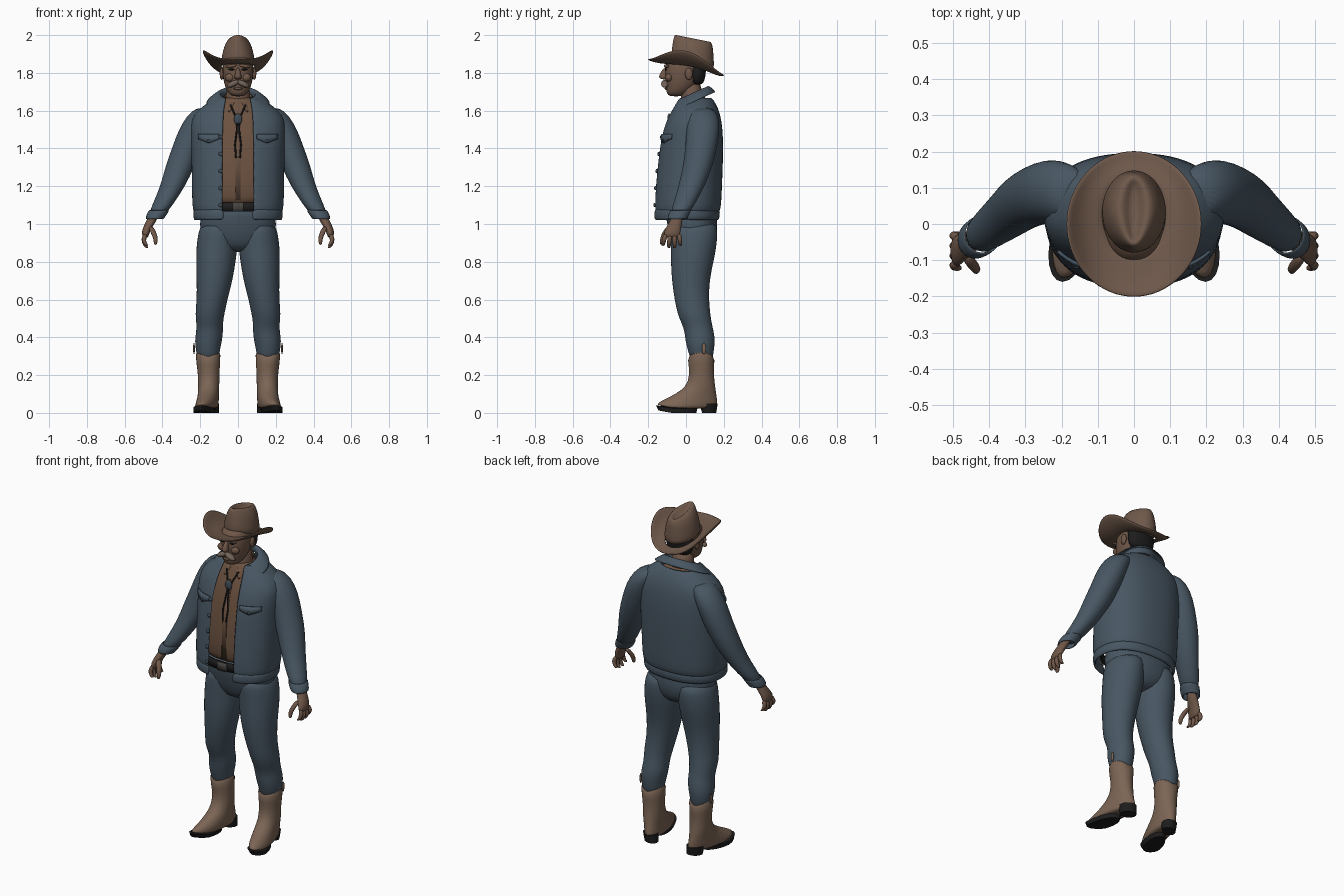
import bpy, bmesh, math
from mathutils import Matrix, Vector
from mathutils.bvhtree import BVHTree

cube = bpy.data.objects.get("Cube")
if cube:
    bpy.data.objects.remove(cube, do_unlink=True)


def material(name, red, green, blue):
    mat = bpy.data.materials.new(name)
    mat.use_nodes = True
    colour = (red, green, blue, 1)
    mat.diffuse_color = colour
    shader = next(n for n in mat.node_tree.nodes if n.type == 'BSDF_PRINCIPLED')
    shader.inputs["Base Color"].default_value = colour
    shader.inputs["Roughness"].default_value = .8
    return mat


denim = material("denim blue", .065, .095, .125)
felt = material("hat brown", .16, .1, .07)
leather = material("boot tan", .2, .13, .09)
cloth = material("shirt brown", .15, .085, .052)
skin = material("skin", .16, .095, .065)
whisker = material("grey brown whiskers", .17, .125, .1)
black = material("black", .013, .012, .012)
stone = material("blue grey stone", .05, .07, .09)
metal = material("dull metal", .06, .055, .05)


def finish(name, bm, mat, levels=0, thick=0):
    """Turn a bmesh into a named, smooth-shaded object."""
    bmesh.ops.recalc_face_normals(bm, faces=bm.faces[:])
    mesh = bpy.data.meshes.new(name)
    bm.to_mesh(mesh)
    bm.free()
    mesh.materials.append(mat)
    for poly in mesh.polygons:
        poly.use_smooth = True
    if not levels:
        mesh.set_sharp_from_angle(angle=.7)
    obj = bpy.data.objects.new(name, mesh)
    bpy.context.scene.collection.objects.link(obj)
    if thick:
        solid = obj.modifiers.new("thickness", 'SOLIDIFY')
        solid.thickness, solid.offset = thick, 0
    if levels:
        obj.modifiers.new("smooth", 'SUBSURF').levels = levels
        obj.modifiers["smooth"].render_levels = levels
    return obj


def loft(name, rings, mat, sides=20, power=1, warp=None, thick=0, levels=1, flip=1):
    """Skin rings of (z, centre x, half width, front y, back y[, front gap])."""
    bm = bmesh.new()
    rows = []
    is_open = len(rings[0]) > 5
    for z, cx, rx, front, back, *gap in rings:
        cut = math.asin((gap[0] / rx) ** (1 / power)) if is_open else 0
        row = []
        for i in range(sides + is_open):
            t = cut + (math.tau - 2 * cut) * i / sides
            s, c = math.sin(t), math.cos(t)
            x = cx + rx * math.copysign(abs(s) ** power, s)
            y = (front + back) / 2 - (back - front) / 2 * math.copysign(abs(c) ** power, c)
            p = warp(x, y, z) if warp else (x, y, z)
            row.append(bm.verts.new((p[0] * flip, p[1], p[2])))
        rows.append(row)
    for low, high in zip(rows, rows[1:]):
        for i in range(sides):
            j = (i + 1) % len(low)
            bm.faces.new((low[i], low[j], high[j], high[i]))
    if not thick:
        bm.faces.new(rows[0])
        bm.faces.new(rows[-1])
    return finish(name, bm, mat, levels, thick)


def pair(name, rings, mat, **options):
    for side, flip in (("left", 1), ("right", -1)):
        loft(f"{side}_{name}", rings, mat, flip=flip, **options)


def blob(name, place, size, mat, turn=0):
    bm = bmesh.new()
    matrix = (Matrix.Translation(place) @ Matrix.Rotation(turn, 4, 'Y')
              @ Matrix.Diagonal((*size, 1)))
    bmesh.ops.create_uvsphere(bm, u_segments=16, v_segments=10, radius=1, matrix=matrix)
    return finish(name, bm, mat, 0)


def blob_pair(name, place, size, mat, turn=0):
    for side, flip in (("left", 1), ("right", -1)):
        blob(f"{side}_{name}", (place[0] * flip, *place[1:]), size, mat, turn * flip)


def surface(obj):
    """Return a function giving the front y of an object at (x, z)."""
    tree = BVHTree.FromObject(obj, bpy.context.evaluated_depsgraph_get())

    def front_y(x, z):
        hit = tree.ray_cast(Vector((x, -1, z)), Vector((0, 1, 0)))[0]
        return hit.y if hit else -.1
    return front_y


def flap(name, front_y, centre, half, top, depth, point, mat):
    """Thin plate that follows a surface, with a pointed lower edge."""
    bm = bmesh.new()
    rows = []
    for i in range(9):
        u = i / 4 - 1
        x, low = centre + u * half, top - depth - point * (1 - abs(u))
        rows.append([bm.verts.new((x, front_y(x, z) - .005, z))
                     for z in (top, (top + low) / 2, low)])
    for a, b in zip(rows, rows[1:]):
        for k in range(2):
            bm.faces.new((a[k], b[k], b[k + 1], a[k + 1]))
    return finish(name, bm, mat, 0, .008)


def cord(name, points, radius, mat):
    curve = bpy.data.curves.new(name, 'CURVE')
    curve.dimensions, curve.bevel_depth, curve.bevel_resolution = '3D', radius, 2
    spline = curve.splines.new('POLY')
    spline.points.add(len(points) - 1)
    for knot, p in zip(spline.points, points):
        knot.co = (*p, 1)
    curve.materials.append(mat)
    bpy.context.scene.collection.objects.link(bpy.data.objects.new(name, curve))


# Boots with dipped tops, splayed feet and dark soles
def boot_shape(x, y, z):
    splay = .22 * (.07 - y) * max(0, 1 - z / .15)
    dip = .06 * (1 - abs(x - .16) / .073) if z > .33 else 0
    spring = .2 * max(0, -.08 - y)
    return x + splay, y, z - dip + spring


pair("boot", [(.02, .155, .052, -.155, .16), (.035, .155, .057, -.155, .167),
              (.065, .155, .057, -.115, .167), (.1, .155, .055, -.055, .16),
              (.14, .155, .056, .002, .155), (.2, .155, .057, .018, .147),
              (.25, .157, .061, .015, .149), (.365, .16, .074, .002, .156)],
     leather, sides=28, warp=boot_shape)
pair("sole", [(0, .155, .05, -.145, .055), (.024, .155, .056, -.16, .06)],
     black, warp=boot_shape, levels=0)
pair("heel", [(0, .155, .042, .085, .16), (.05, .155, .046, .072, .168)],
     black, warp=boot_shape, levels=0)
blob_pair("boot_strap", (.233, .095, .34), (.005, .011, .03), leather)

# Trousers
pair("trouser_leg", [(.25, .157, .05, .03, .138), (.33, .16, .064, .01, .148),
                     (.38, .157, .073, -.004, .155), (.43, .15, .072, -.008, .148),
                     (.47, .15, .07, -.022, .138), (.52, .15, .078, -.045, .13),
                     (.6, .137, .082, -.062, .122), (.7, .124, .096, -.076, .125),
                     (.8, .117, .106, -.082, .147), (.88, .112, .11, -.08, .163),
                     (.96, .105, .106, -.085, .17), (1.02, .1, .09, -.08, .16)], denim)
loft("trouser_seat", [(.85, 0, .06, -.03, .1), (.89, 0, .16, -.068, .15),
                      (.96, 0, .21, -.092, .17), (1.04, 0, .2, -.11, .165),
                      (1.12, 0, .18, -.12, .15)], denim, power=.9)

# Shirt, belt and buckle
shirt = loft("shirt", [(1.09, 0, .18, -.12, .14), (1.13, 0, .2, -.135, .15),
                       (1.25, 0, .21, -.138, .16), (1.38, 0, .21, -.122, .165),
                       (1.5, 0, .21, -.1, .16), (1.58, 0, .18, -.07, .145),
                       (1.63, 0, .12, -.045, .125), (1.68, 0, .07, -.035, .1)],
             cloth, power=.85)
belt = loft("belt", [(1.065, 0, .19, -.143, .15), (1.115, 0, .19, -.143, .15)],
            black, sides=32, power=.85, thick=.01, levels=0)
flap("buckle", surface(belt), 0, .03, 1.115, .05, 0, metal)
shirt_y = surface(shirt)
flap("shirt_placket", shirt_y, 0, .014, 1.58, .45, 0, cloth)

# Denim jacket: open shell, waistband, sleeves and cuffs
jacket = loft("jacket_body", [(1.065, 0, .23, -.166, .172, .08), (1.09, 0, .238, -.168, .182, .08),
                              (1.2, 0, .24, -.164, .186, .08), (1.35, 0, .242, -.148, .192, .08),
                              (1.45, 0, .245, -.134, .192, .08), (1.52, 0, .248, -.115, .187, .078),
                              (1.58, 0, .235, -.088, .177, .075), (1.63, 0, .17, -.06, .158, .07),
                              (1.67, 0, .11, -.04, .13, .06)],
              denim, sides=32, power=.85, thick=.01)
loft("jacket_waistband", [(1.02, 0, .227, -.168, .166, .075), (1.045, 0, .232, -.17, .174, .075),
                          (1.08, 0, .23, -.168, .172, .075)],
     denim, sides=32, power=.85, thick=.014)
pair("sleeve", [(1.04, .435, .043, -.088, .006), (1.1, .4, .055, -.07, .045),
                (1.2, .345, .066, -.04, .1), (1.3, .309, .078, -.018, .14),
                (1.4, .27, .081, -.003, .165), (1.5, .235, .08, .0, .18),
                (1.57, .2, .074, .008, .175), (1.62, .165, .055, .03, .14)], denim)
pair("cuff", [(1.025, .442, .044, -.094, .004), (1.045, .434, .049, -.092, .01),
              (1.075, .416, .051, -.08, .026)], denim, thick=.008)


# Turned-down collars
def collar_slope(x, y, z):
    return x, y, z + .45 * (y - .04)


loft("jacket_collar", [(1.65, 0, .1, -.045, .115, .07), (1.698, 0, .09, -.035, .108, .065),
                       (1.69, 0, .112, -.055, .125, .07), (1.645, 0, .17, -.1, .155, .1)],
     denim, sides=28, warp=collar_slope, thick=.008)
loft("shirt_collar", [(1.66, 0, .074, -.04, .095, .015), (1.695, 0, .074, -.042, .098, .015),
                      (1.635, 0, .088, -.078, .1, .04)],
     cloth, sides=24, warp=collar_slope, thick=.006)

# Jacket pockets and buttons
jacket_y = surface(jacket)
for side, flip in (("left", 1), ("right", -1)):
    flap(side + "_pocket_flap", jacket_y, .155 * flip, .055, 1.475, .025, .022, denim)
    blob(side + "_pocket_button", (.155 * flip, jacket_y(.155 * flip, 1.44) - .008, 1.44),
         (.009, .005, .009), stone)
for i in range(5):
    z = 1.1 + i * .09
    blob(f"jacket_button_{i}", (-.092, jacket_y(-.092, z) - .004, z), (.011, .007, .011), stone)

# Cord tie with a stone clasp
for side, flip in (("left", 1), ("right", -1)):
    path = [(.04, 1.63), (.022, 1.59), (.004, 1.55), (.008, 1.48), (.016, 1.42), (.01, 1.35)]
    cord(side + "_tie_cord", [(x * flip, shirt_y(x * flip, z) - .008, z) for x, z in path],
         .0045, black)
blob("tie_clasp", (0, shirt_y(0, 1.555) - .012, 1.555), (.022, .01, .03), stone)

# Hands
pair("palm", [(.925, .49, .012, -.115, -.035), (.945, .49, .02, -.12, -.03),
              (.975, .483, .024, -.112, -.026), (1.01, .462, .027, -.088, -.02),
              (1.06, .44, .028, -.07, -.012)], skin, sides=14)
for i, finger in enumerate(("index", "middle", "ring", "little")):
    base, drift, lift = -.108 + i * .024, (i - 2) * .007, .012 * abs(i - 1.5)
    pair(finger + "_finger",
         [(z + lift * k, x, r, base + drift * k - r, base + drift * k + r)
          for k, z, x, r in ((0, .95, .49, .013), (.5, .91, .501, .013),
                             (.8, .885, .494, .011), (1, .865, .48, .009))], skin, sides=10)
pair("thumb", [(z, x, r, y - r, y + r) for z, x, y, r in
               ((.99, .465, -.085, .016), (.955, .447, -.112, .016),
                (.92, .434, -.126, .013), (.888, .438, -.13, .009))], skin, sides=10)

# Neck and head
loft("neck", [(1.58, 0, .075, -.03, .1), (1.66, 0, .064, -.028, .09),
              (1.76, 0, .062, -.03, .085)], skin)
loft("head", [(1.675, 0, .03, -.088, -.02), (1.69, 0, .05, -.102, .01),
              (1.715, 0, .064, -.106, .04), (1.745, 0, .074, -.108, .065),
              (1.785, 0, .081, -.112, .085), (1.82, 0, .083, -.11, .095),
              (1.86, 0, .079, -.104, .098), (1.9, 0, .06, -.06, .09)], skin, sides=24, power=.92)
loft("hair", [(1.735, 0, .062, .035, .085), (1.76, 0, .08, .015, .1),
              (1.81, 0, .088, .01, .108), (1.86, 0, .082, .01, .106)], black)
loft("nose", [(1.765, 0, .014, -.128, -.1), (1.775, 0, .022, -.146, -.095),
              (1.79, 0, .016, -.142, -.095), (1.83, 0, .01, -.118, -.095)], skin, sides=12)
blob_pair("ear", (.086, .015, 1.795), (.011, .02, .032), skin)
blob_pair("brow", (.036, -.104, 1.836), (.03, .014, .009), skin, .15)
blob_pair("eye", (.034, -.1075, 1.818), (.016, .005, .005), black)
blob_pair("cheek", (.043, -.09, 1.775), (.026, .02, .022), skin)
blob_pair("moustache", (.026, -.112, 1.742), (.036, .02, .015), whisker, .45)
blob("lower_lip", (0, -.104, 1.717), (.024, .01, .007), skin)


# Wide-brimmed hat, tipped up at the front with curled sides
def crown_tilt(x, y, z):
    pinch = 1 - max(0, z - 1.9) * max(0, .04 - y) * 30
    return x * pinch, y, z - .2 * (y - .03)


def brim_curl(x, y, z):
    return x, y, z - .21 * y + .085 * (abs(x) / .185) ** 3


loft("hat_crown", [(1.825, 0, .094, -.085, .15), (1.87, 0, .089, -.08, .149),
                   (1.92, 0, .08, -.073, .146), (1.958, 0, .068, -.068, .143),
                   (1.988, 0, .046, -.06, .134), (1.982, 0, .028, -.045, .12),
                   (1.962, 0, .01, -.03, .1)], felt, sides=28, warp=crown_tilt)
loft("hat_brim", [(1.832, 0, .085, -.085, .14), (1.826, 0, .13, -.135, .165),
                  (1.826, 0, .165, -.178, .188), (1.83, 0, .188, -.203, .203)],
     felt, sides=36, warp=brim_curl, thick=.009)
